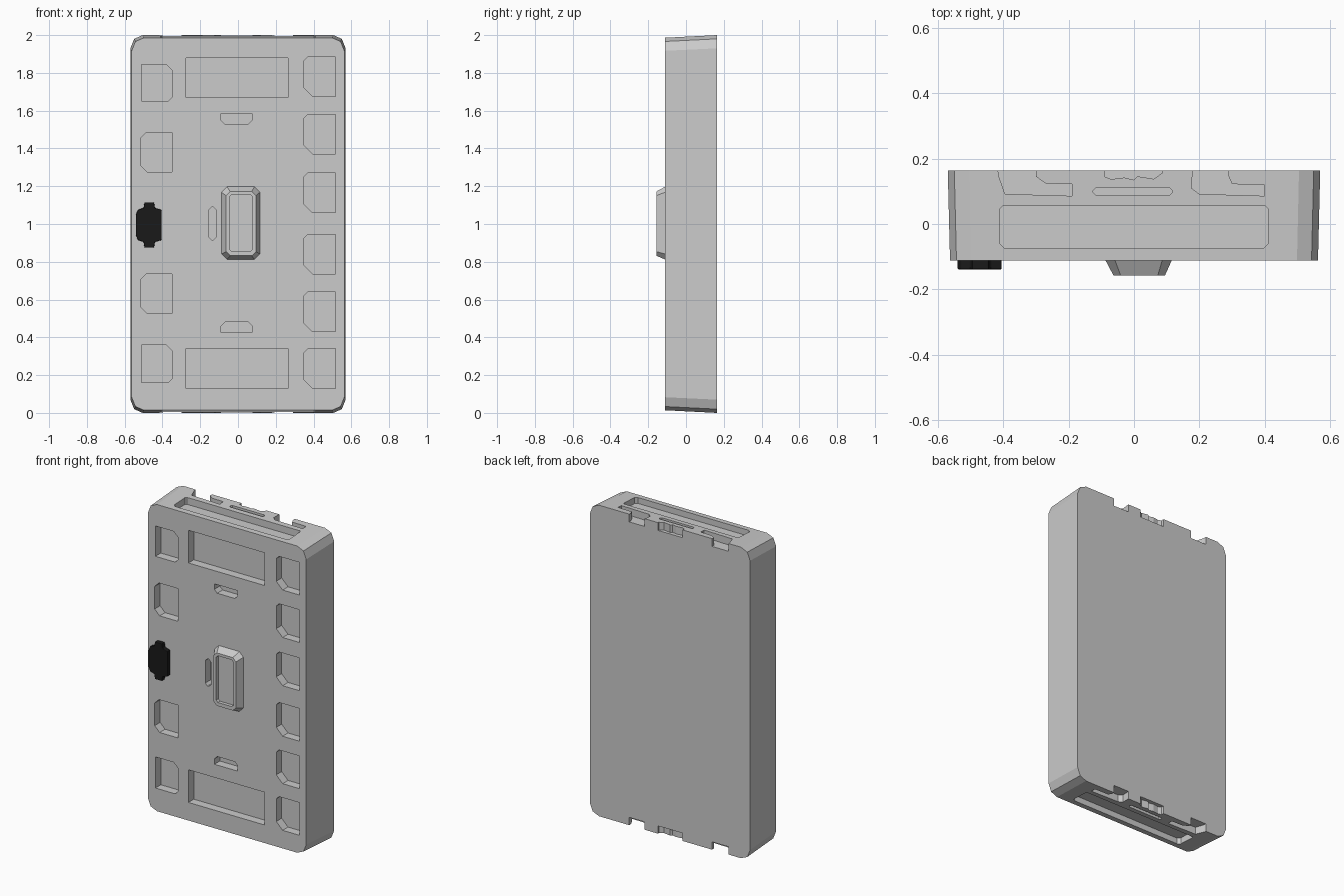
import bpy, bmesh

if "Cube" in bpy.data.objects:
    bpy.data.objects.remove(bpy.data.objects["Cube"])


def loft(bm, rings):
    """Skin a list of equal-length 3D rings and cap both ends."""
    vs = [[bm.verts.new(p) for p in r] for r in rings]
    n = len(vs[0])
    fs = [bm.faces.new(vs[0]), bm.faces.new(vs[-1])]
    for a, b in zip(vs, vs[1:]):
        fs += [bm.faces.new((a[i], a[(i + 1) % n], b[(i + 1) % n], b[i])) for i in range(n)]
    bmesh.ops.recalc_face_normals(bm, faces=fs)


def finish(bm, name):
    me = bpy.data.meshes.new(name)
    bm.to_mesh(me)
    bm.free()
    ob = bpy.data.objects.new(name, me)
    bpy.context.collection.objects.link(ob)
    return ob


def chamfered(x0, x1, y0, y1, bl=0, br=0, tr=0, tl=0):
    """Rectangle with an optional cut at each corner."""
    out = []
    for x, y, sx, sy, c, first_y in ((x0, y0, 1, 1, bl, True), (x1, y0, -1, 1, br, False),
                                     (x1, y1, -1, -1, tr, True), (x0, y1, 1, -1, tl, False)):
        pair = [(x, y + sy * c), (x + sx * c, y)]
        out += (pair if first_y else pair[::-1]) if c else [(x, y)]
    return out


def at_y(pts, y):
    return [(px, y, pz) for px, pz in pts]


def at_z(pts, z):
    return [(px, py, z) for px, py in pts]


FRONT, BACK = -0.111, 0.163

# Body: slightly tapered slab with blunted corners
corner = [(0.57, 0.93), (0.55, 0.98), (0.505, 1.0)]
half = corner + [(-x, z) for x, z in corner[::-1]]
outline = half + [(-x, -z) for x, z in half]
bm = bmesh.new()
loft(bm, [at_y([(x * 0.988, 1 + z * 0.986) for x, z in outline], FRONT),
          at_y([(x, 1 + z) for x, z in outline], BACK)])
body = finish(bm, "body")

# Cutters for every pocket, slot and notch
cut = bmesh.new()


def pocket(pts, depth=0.055):
    loft(cut, [at_y(pts, FRONT - 0.1), at_y(pts, FRONT + depth)])


# Left column of pockets
for z0, z1 in ((1.65, 1.845), (0.16, 0.36)):
    pocket(chamfered(-0.51, -0.35, z0, z1, br=0.02, tr=0.03))
for z0, z1 in ((1.275, 1.485), (0.525, 0.735)):
    pocket(chamfered(-0.515, -0.35, z0, z1, bl=0.035, tl=0.03))

# Right column of pockets
for z in (1.675, 1.37, 1.06, 0.735, 0.43, 0.13):
    pocket(chamfered(0.35, 0.515, z, z + 0.21, bl=0.045, tl=0.02))

# Wide panels and the small finger slots
for z in (1.67, 0.13):
    pocket(chamfered(-0.275, 0.265, z, z + 0.21))
pocket(chamfered(-0.09, 0.075, 1.53, 1.585, bl=0.02, br=0.02))
pocket(chamfered(-0.09, 0.075, 0.425, 0.48, tl=0.02, tr=0.02))
pocket(chamfered(-0.155, -0.115, 0.915, 1.09, 0.015, 0.015, 0.015, 0.015))

# Recess, slot and rear notches in both the top and bottom ends
end_cuts = [
    (chamfered(-0.41, 0.41, -0.075, 0.055, 0.015, 0.015, 0.008, 0.008), 0.05),
    (chamfered(-0.125, 0.118, 0.088, 0.111, 0.009, 0.009, 0.009, 0.009), 0.045),
    ([(-0.418, 0.2), (-0.415, 0.15), (-0.395, 0.092), (-0.19, 0.086), (-0.19, 0.122),
      (-0.27, 0.124), (-0.3, 0.145), (-0.3, 0.2)], 0.05),
    ([(0.182, 0.2), (0.176, 0.11), (0.2, 0.092), (0.4, 0.086), (0.4, 0.12),
      (0.3, 0.122), (0.29, 0.145), (0.29, 0.2)], 0.05),
    ([(-0.09, 0.2), (-0.09, 0.145), (-0.07, 0.137), (-0.03, 0.142), (0.0, 0.135),
      (0.01, 0.146), (0.06, 0.138), (0.085, 0.155), (0.085, 0.2)], 0.05),
]
for pts, d in end_cuts:
    loft(cut, [at_z(pts, 2.1), at_z(pts, 2 - d)])
    loft(cut, [at_z(pts, -0.1), at_z(pts, d)])

cutter = finish(cut, "cutter")
cutter.hide_render = True
mod = body.modifiers.new("pockets", "BOOLEAN")
mod.operation = "DIFFERENCE"
mod.solver = "EXACT"
mod.object = cutter
bpy.context.view_layer.objects.active = body
bpy.ops.object.modifier_apply(modifier=mod.name)
bpy.data.objects.remove(cutter)


# Raised handle boss: tapered outer wall, rim and sunken face
def boss_ring(x0, x1, z0, z1, c, y):
    return at_y(chamfered(x0, x1, z0, z1, c, c, c, c), y)


bm = bmesh.new()
loft(bm, [boss_ring(-0.09, 0.118, 0.81, 1.2, 0.03, FRONT + 0.005),
          boss_ring(-0.063, 0.095, 0.832, 1.172, 0.022, -0.157),
          boss_ring(-0.045, 0.077, 0.855, 1.155, 0.012, -0.157),
          boss_ring(-0.045, 0.077, 0.855, 1.155, 0.012, -0.135)])
finish(bm, "centre_handle")

# Black side latch with a tab above and below
side = [(-0.405, 1.075), (-0.44, 1.085), (-0.445, 1.115), (-0.495, 1.115),
        (-0.5, 1.085), (-0.53, 1.075), (-0.54, 1.05)]
latch_pts = side + [(x, 1.99 - z) for x, z in side[::-1]]
bm = bmesh.new()
loft(bm, [at_y(latch_pts, FRONT + 0.005), at_y(latch_pts, -0.139)])
latch = finish(bm, "side_latch")
bev = latch.modifiers.new("soft_edges", "BEVEL")
bev.width = 0.004
bev.segments = 2
black = bpy.data.materials.new("black")
black.diffuse_color = (0.01, 0.01, 0.01, 1)
black.use_nodes = True
black.node_tree.nodes["Principled BSDF"].inputs["Base Color"].default_value = black.diffuse_color
latch.data.materials.append(black)
